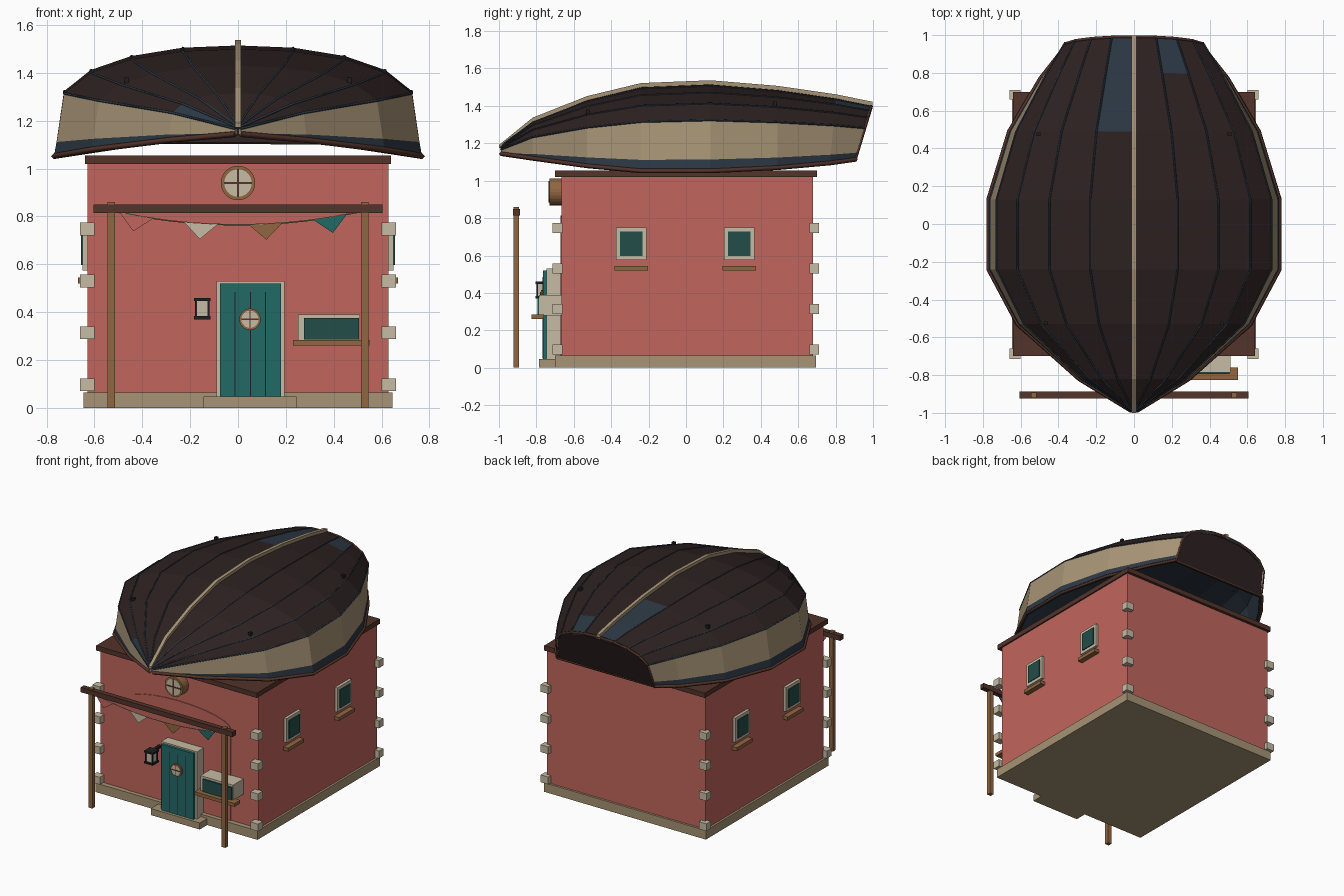
import bpy
import bmesh
import math
from mathutils import Vector

old = bpy.data.objects.get("Cube")
if old:
    bpy.data.objects.remove(old, do_unlink=True)


def linear(c):
    c /= 255
    return c / 12.92 if c <= 0.04045 else ((c + 0.055) / 1.055) ** 2.4


def material(name, r, g, b):
    mat = bpy.data.materials.new(name)
    mat.use_nodes = True
    color = (linear(r), linear(g), linear(b), 1)
    mat.diffuse_color = color
    shader = mat.node_tree.nodes["Principled BSDF"]
    shader.inputs["Base Color"].default_value = color
    shader.inputs["Roughness"].default_value = 0.9
    return mat


red = material("red plaster", 193, 102, 93)
bone = material("pale stone", 198, 187, 164)
tan = material("tan", 166, 147, 117)
wood = material("light wood", 145, 102, 64)
brown = material("dark brown", 82, 51, 42)
teal = material("teal", 34, 106, 102)
glass = material("dark teal glass", 35, 77, 73)
tar = material("tarred planks", 45, 33, 33)
navy = material("navy", 44, 56, 68)
iron = material("black iron", 31, 31, 35)


def add_mesh(name, bm, *mats, recalc=True):
    if recalc:
        bmesh.ops.recalc_face_normals(bm, faces=bm.faces)
    mesh = bpy.data.meshes.new(name)
    bm.to_mesh(mesh)
    bm.free()
    for mat in mats:
        mesh.materials.append(mat)
    obj = bpy.data.objects.new(name, mesh)
    bpy.context.collection.objects.link(obj)
    return obj


def box(name, mat, x0, x1, y0, y1, z0, z1):
    bm = bmesh.new()
    bmesh.ops.create_cube(bm, size=1)
    for v in bm.verts:
        v.co = (x1 if v.co.x > 0 else x0, y1 if v.co.y > 0 else y0, z1 if v.co.z > 0 else z0)
    return add_mesh(name, bm, mat)


def prism(name, mat, outline, axis, start, end):
    """Extrude a 2D outline along x or y."""
    bm = bmesh.new()
    place = (lambda u, v: (start, u, v)) if axis == "x" else (lambda u, v: (u, start, v))
    face = bm.faces.new([bm.verts.new(place(u, v)) for u, v in outline])
    grown = bmesh.ops.extrude_face_region(bm, geom=[face])["geom"]
    shift = Vector((end - start, 0, 0) if axis == "x" else (0, end - start, 0))
    moved = [g for g in grown if isinstance(g, bmesh.types.BMVert)]
    bmesh.ops.translate(bm, verts=moved, vec=shift)
    return add_mesh(name, bm, mat)


def rod(name, mat, points, radius):
    curve = bpy.data.curves.new(name, "CURVE")
    curve.dimensions = "3D"
    curve.bevel_depth = radius
    curve.bevel_resolution = 0
    curve.use_fill_caps = True
    spline = curve.splines.new("POLY")
    spline.points.add(len(points) - 1)
    for p, co in zip(spline.points, points):
        p.co = (*co, 1)
    curve.materials.append(mat)
    obj = bpy.data.objects.new(name, curve)
    bpy.context.collection.objects.link(obj)


def circle(x, z, r, n=24):
    return [(x + r * math.cos(math.tau * i / n), z + r * math.sin(math.tau * i / n)) for i in range(n)]


def porthole(name, x, z, r, front, back):
    prism(name + "_ring", wood, circle(x, z, r), "y", front, back)
    prism(name + "_pane", bone, circle(x, z, r * 0.8), "y", front - 0.003, front)
    bar = r * 0.06
    box(name + "_upright", brown, x - bar, x + bar, front - 0.006, front, z - r * 0.8, z + r * 0.8)
    box(name + "_crossbar", brown, x - r * 0.8, x + r * 0.8, front - 0.006, front, z - bar, z + bar)


# House body
WALL = -0.665
box("base", tan, -0.645, 0.645, -0.70, 0.695, 0, 0.065)
box("walls", red, -0.63, 0.63, WALL, 0.68, 0.03, 1.03)
box("roof_slab", brown, -0.64, 0.64, -0.70, 0.70, 1.02, 1.055)
arch = [(-0.41, 0.065), (0.41, 0.065)]
arch += [(0.41 * math.cos(a), 0.72 + 0.095 * math.sin(a)) for a in [math.pi * i / 12 for i in range(13)]]
prism("front_arch_panel", red, arch, "y", WALL - 0.005, WALL)

# Corner stones
for side in (-1, 1):
    for y0, y1 in ((-0.715, -0.66), (0.66, 0.71)):
        for row in range(4):
            z = 0.07 + row * 0.217
            box("corner_stone", bone, *sorted((side * 0.60, side * 0.66)), y0, y1, z, z + 0.053)

# Side windows
for side in (-1, 1):
    for y in (-0.293, 0.285):
        def span(a, b):
            return sorted((side * a, side * b))
        box("side_window_frame", bone, *span(0.62, 0.65), y - 0.082, y + 0.082, 0.575, 0.75)
        box("side_window_glass", glass, *span(0.64, 0.656), y - 0.06, y + 0.06, 0.597, 0.728)
        box("side_window_sill", wood, *span(0.62, 0.668), y - 0.09, y + 0.09, 0.52, 0.545)

# Door with step
box("door_frame", bone, -0.09, 0.195, -0.745, WALL, 0.045, 0.53)
box("door", teal, -0.075, 0.18, -0.765, -0.74, 0.045, 0.52)
for x in (-0.012, 0.052, 0.115):
    box("door_groove", iron, x - 0.002, x + 0.002, -0.767, -0.76, 0.05, 0.485)
porthole("door_porthole", 0.05, 0.37, 0.045, -0.775, -0.76)
box("door_step", tan, -0.145, 0.245, -0.785, -0.69, 0, 0.047)
porthole("round_window", 0, 0.94, 0.072, -0.73, WALL)

# Front window
box("front_window_frame", bone, 0.25, 0.51, -0.785, WALL, 0.28, 0.39)
box("front_window_glass", glass, 0.275, 0.505, -0.795, -0.78, 0.285, 0.375)
box("front_window_sill", wood, 0.23, 0.55, -0.825, -0.76, 0.26, 0.284)

# Lantern
box("lantern_light", bone, -0.175, -0.125, -0.795, -0.745, 0.38, 0.45)
box("lantern_bracket", iron, -0.16, -0.14, -0.75, WALL, 0.445, 0.46)
for z in (0.37, 0.447):
    box("lantern_cap", iron, -0.185, -0.115, -0.805, -0.735, z, z + 0.013)
for x in (-0.18, -0.128):
    for y in (-0.80, -0.748):
        box("lantern_post", iron, x, x + 0.008, y, y + 0.008, 0.375, 0.45)

# Porch posts, beam and bunting
for x in (-0.53, 0.53):
    box("porch_post", wood, x - 0.015, x + 0.015, -0.922, -0.892, 0, 0.86)
box("porch_beam", brown, -0.605, 0.605, -0.925, -0.888, 0.815, 0.85)


def rope_height(x):
    return 0.765 + 0.21 * x * x


rod("bunting_rope", tan, [(x / 10, -0.907, rope_height(x / 10)) for x in range(-5, 6)], 0.003)
for x, mat in ((-0.425, red), (-0.155, bone), (0.115, wood), (0.385, teal)):
    left, right = x - 0.07, x + 0.07
    tip = (x + x * 0.03, rope_height(x) - 0.065)
    flag = [(left, rope_height(left)), tip, (right, rope_height(right))]
    prism("bunting_flag", mat, flag, "y", -0.909, -0.905)

# Upturned boat: y, half width, rim height, keel height, rake
stations = [
    (-0.99, 0.012, 1.14, 1.185, 0), (-0.82, 0.29, 1.115, 1.315, 0),
    (-0.53, 0.615, 1.075, 1.43, 0), (-0.24, 0.77, 1.048, 1.50, 0),
    (0.13, 0.77, 1.048, 1.515, 0), (0.49, 0.66, 1.065, 1.485, 0),
    (0.77, 0.495, 1.09, 1.44, 0.03), (0.91, 0.385, 1.11, 1.40, 0.088)]
half = [(1, 0), (0.985, 0.14), (0.945, 0.59), (0.8, 0.78), (0.58, 0.905), (0.3, 0.98), (0, 1)]
section = half + [(-u, v) for u, v in reversed(half[:-1])]
rings = [[Vector((w * u, y + rake * v, rim + (top - rim) * v)) for u, v in section]
         for y, w, rim, top, rake in stations]
last = len(section) - 1

bm = bmesh.new()
grid = [[bm.verts.new(p) for p in ring] for ring in rings]
for i in range(len(grid) - 1):
    for j in range(last):
        f = bm.faces.new((grid[i][j], grid[i + 1][j], grid[i + 1][j + 1], grid[i][j + 1]))
        strake = min(j, last - 1 - j)
        on_left = j < last / 2
        patched = (not on_left and strake == 5 and i >= 5) or (on_left and strake == 4 and i >= 6) \
            or (not on_left and strake == 2 and i == 0)
        f.material_index = 2 if strake == 0 or patched else 1 if strake == 1 else 0
hull = add_mesh("boat_hull", bm, tar, tan, navy, recalc=False)
shell = hull.modifiers.new("Shell", "SOLIDIFY")
shell.thickness = 0.018
shell.offset = -1
shell.material_offset = 2

# Stern board
bm = bmesh.new()
board = bm.faces.new([bm.verts.new(p - Vector((0, 0.005, 0))) for p in rings[-1]])
out = bmesh.ops.extrude_face_region(bm, geom=[board])["geom"]
bmesh.ops.translate(bm, verts=[g for g in out if isinstance(g, bmesh.types.BMVert)], vec=(0, -0.02, 0))
add_mesh("stern_board", bm, tar)
rod("stern_trim", brown, [p - Vector((0, 0.006, 0)) for p in rings[-1] + rings[-1][:1]], 0.009)

# Rim, plank seams and keel
for j in (0, last):
    rod("boat_rim", brown, [ring[j] + Vector((0, 0, 0.004)) for ring in rings], 0.012)
for j in range(2, last - 1):
    if j != last // 2:
        rod("plank_seam", navy, [ring[j] for ring in rings], 0.005)
ridge = [(p.y, p.z) for p in (ring[last // 2] for ring in rings)]
ridge[0] = (-1, ridge[0][1])
keel = [(y, z + 0.022) for y, z in ridge] + [(y, z - 0.012) for y, z in reversed(ridge)]
keel[0] = (-1, ridge[0][1] + 0.006)
prism("keel", tan, keel, "x", -0.012, 0.012)

# Pegs on the hull
for x in (-1, 1):
    for px, py, pz in ((0.505, 0.475, 1.405), (0.465, -0.525, 1.36)):
        box("hull_peg", iron, x * px - 0.01, x * px + 0.01, py - 0.01, py + 0.01, pz - 0.02, pz + 0.02)
